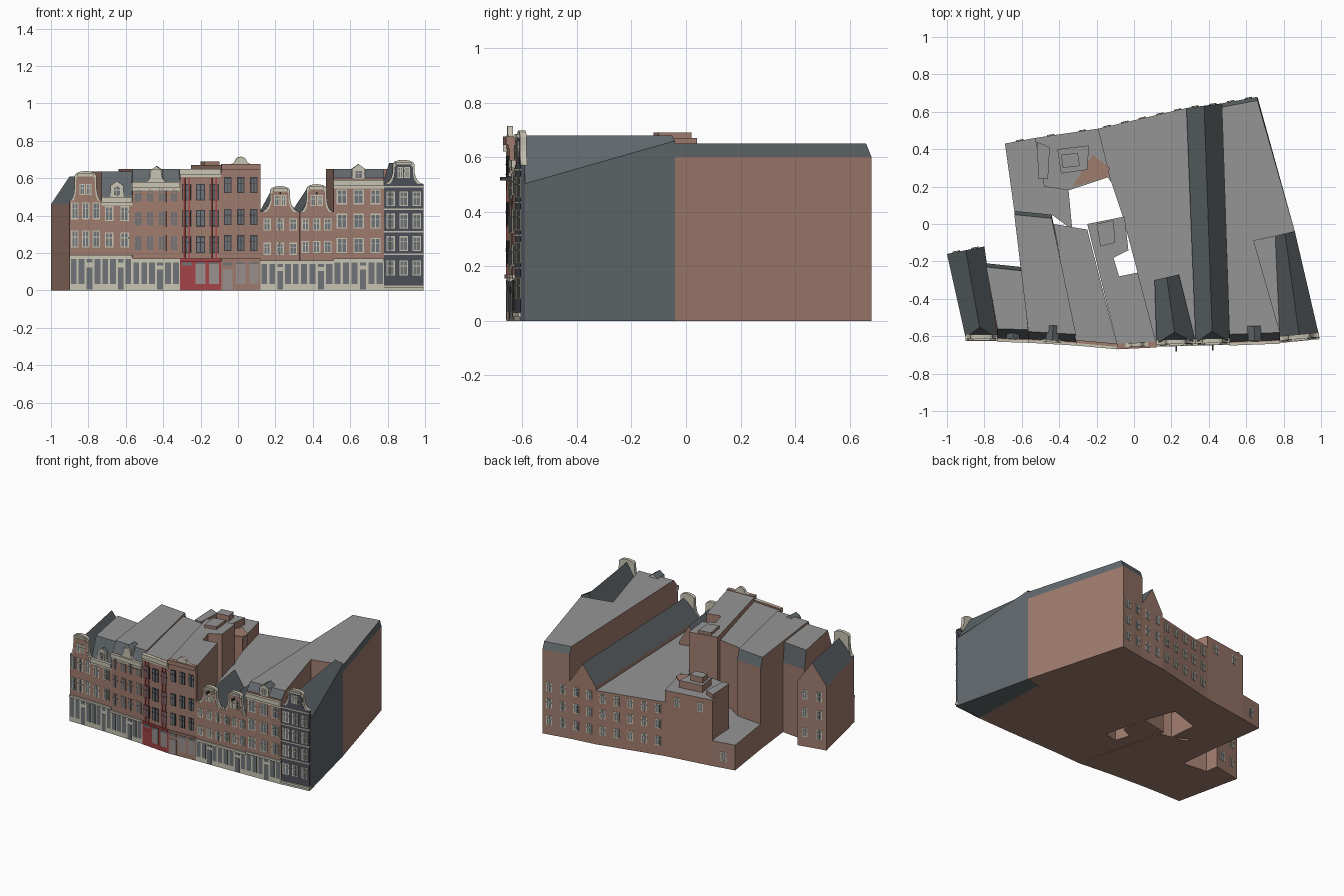
import bpy, bmesh, math
from mathutils import Vector

cube = bpy.data.objects.get("Cube")
if cube:
    bpy.data.objects.remove(cube, do_unlink=True)

COLOURS = {
    "brick": (.35, .20, .155), "slate": (.12, .138, .148), "flat_roof": (.30, .30, .30),
    "cream": (.58, .55, .45), "glass": (.16, .175, .19), "red": (.36, .055, .06),
    "dark_brick": (.075, .08, .10), "pale_glass": (.32, .28, .27), "dark_wood": (.05, .05, .055),
}
NAMES = list(COLOURS)
MATERIALS = []
for name, rgb in COLOURS.items():
    mat = bpy.data.materials.new(name)
    mat.use_nodes = True
    mat.diffuse_color = (*rgb, 1)
    shader = mat.node_tree.nodes["Principled BSDF"]
    shader.inputs["Base Color"].default_value = (*rgb, 1)
    shader.inputs["Roughness"].default_value = 0.9
    MATERIALS.append(mat)


class Part:
    """Collects coloured faces and turns them into one object."""

    def __init__(self, name):
        self.name, self.bm = name, bmesh.new()

    def face(self, points, colour):
        f = self.bm.faces.new([self.bm.verts.new(p) for p in points])
        f.material_index = NAMES.index(colour)

    def surface(self, points, wall, top="flat_roof"):
        # Level faces are flat roof, sloping faces are slate, upright ones are wall
        f = self.bm.faces.new([self.bm.verts.new(p) for p in points])
        f.normal_update()
        up = f.normal.z
        colour = top if up > .97 else "slate" if up > .05 else wall
        f.material_index = NAMES.index(colour)

    def finish(self):
        bmesh.ops.remove_doubles(self.bm, verts=self.bm.verts, dist=1e-5)
        mesh = bpy.data.meshes.new(self.name)
        used = sorted({f.material_index for f in self.bm.faces})
        for f in self.bm.faces:
            f.material_index = used.index(f.material_index)
        self.bm.to_mesh(mesh)
        self.bm.free()
        for i in used:
            mesh.materials.append(MATERIALS[i])
        bpy.context.collection.objects.link(bpy.data.objects.new(self.name, mesh))


def loft(part, low, high, z0, z1, wall="brick", top="flat_roof"):
    a = [(x, y, z0) for x, y in low]
    b = [(x, y, z1) for x, y in high]
    part.surface(b, wall, top)
    part.surface(a[::-1], wall)
    for i in range(len(a)):
        j = (i + 1) % len(a)
        part.surface([a[i], a[j], b[j], b[i]], wall)


def block(name, outline, height, wall="brick", top="flat_roof", base=0.0):
    part = Part(name)
    loft(part, outline, outline, base, height, wall, top)
    part.finish()


def mansard(name, outline, eave, height, shifts):
    # Upright walls, then an attic whose listed corners lean inward along y
    part = Part(name)
    loft(part, outline, outline, 0, eave)
    leaning = [(x, y + shifts.get(i, 0)) for i, (x, y) in enumerate(outline)]
    loft(part, outline, leaning, eave, height)
    part.finish()


def ridged(part, outline, eaves, ridge, wall="brick", hip=0.0, base=0.0):
    # Outline runs front left, front right, back right, back left
    p = [Vector((x, y, base)) for x, y in outline]
    e = [Vector((x, y, z)) for (x, y), z in zip(outline, eaves)]
    r0, r1 = (e[0] + e[1]) / 2, (e[2] + e[3]) / 2
    r0.z = r1.z = ridge
    r0 = r0 + (r1 - r0).normalized() * hip
    part.surface(p[::-1], wall)
    for i in range(4):
        j = (i + 1) % 4
        part.surface([p[i], p[j], e[j], e[i]], wall)
    part.surface([e[0], e[1], r0], wall)
    part.surface([e[1], e[2], r1, r0], wall)
    part.surface([e[2], e[3], r1], wall)
    part.surface([e[3], e[0], r0, r1], wall)


class Wall:
    """A stretch of wall; its outside is on the right of the direction a to b."""

    def __init__(self, a, b):
        self.a, b = Vector(a), Vector(b)
        self.length = (b - self.a).length
        self.d = (b - self.a).normalized()
        self.n = Vector((self.d.y, -self.d.x))

    def at(self, c, z, out):
        return (*(self.a + self.d * c + self.n * out), z)

    def panel(self, part, outline, out, colour, back=-.01):
        f = [self.at(c, z, out) for c, z in outline]
        b = [self.at(c, z, back) for c, z in outline]
        part.face(f, colour)
        part.face(b[::-1], colour)
        for i in range(len(f)):
            j = (i + 1) % len(f)
            part.face([f[j], f[i], b[i], b[j]], colour)

    def plate(self, part, c, z, w, h, out, colour):
        l, r = c - w / 2, c + w / 2
        self.panel(part, [(l, z), (r, z), (r, z + h), (l, z + h)], out, colour)

    def window(self, part, c, z, w, h, out, frame="cream", glass="glass"):
        rim = .006
        self.plate(part, c, z, w, h, out + .003, frame)
        self.plate(part, c, z + rim, w - 2 * rim, h - 2 * rim, out + .004, glass)
        self.plate(part, c, z, .004, h, out + .006, frame)
        self.plate(part, c, z + h * .6, w, .004, out + .006, frame)


def gable(c, half, neck, low, high):
    # Bell gable: concave shoulders, straight neck, rounded crown
    mid = low + (high - low) * .6
    right = []
    for i in range(6):
        t = i / 5 * math.pi / 2
        right.append((half - (half - neck) * math.sin(t), mid - (mid - low) * math.cos(t)))
    for i in range(5):
        t = i / 5 * math.pi / 2
        right.append((neck * math.cos(t), high - .025 + .025 * math.sin(t)))
    return [(c + x, z) for x, z in right] + [(c, high)] + [(c - x, z) for x, z in right[::-1]]


# Street line, one house between each pair of neighbours
FRONT = [(-.90, -.61), (-.73, -.61), (-.565, -.615), (-.31, -.63), (-.09, -.65),
         (.12, -.64), (.33, -.635), (.51, -.63), (.78, -.62), (.99, -.60)]

# Building masses
house = Part("corner_gable_house")
ridged(house, [FRONT[0], FRONT[1], (-.80, -.12), (-1, -.16)], [.46] * 4, .61, hip=.06)
house.finish()
mansard("narrow_mansard_house", [FRONT[1], FRONT[2], (-.60, -.23), (-.79, -.21)],
        .50, .635, {0: .05, 1: .05, 2: -.02, 3: -.02})
mansard("wide_mansard_house", [FRONT[2], FRONT[3], (-.44, .05), (-.64, .07)],
        .58, .65, {0: .04, 1: .04, 2: -.02, 3: -.02})
block("red_trim_house", [FRONT[3], FRONT[4], (-.25, -.03), (-.43, 0)], .64)
block("tall_house", [FRONT[4], FRONT[5], (.02, -.26), (-.08, -.28), (-.11, -.18),
                     (-.03, -.14), (-.05, .04), (-.25, 0)], .67)
block("stair_tower", [(-.18, -.12), (-.10, -.10), (-.11, .02), (-.20, 0)], .69, base=.6)
house = Part("small_gable_house")
ridged(house, [FRONT[5], FRONT[6], (.24, -.27), (.11, -.30)], [.41] * 4, .53, hip=.06)
house.finish()
house = Part("long_gable_house")
ridged(house, [FRONT[6], FRONT[7], (.47, .645), (.28, .62)], [.41] * 4, .555, hip=.06)
house.finish()
mansard("deep_house", [FRONT[7], FRONT[8], (.64, -.09), (.86, -.04), (.66, .68), (.47, .645)],
        .60, .65, {0: .04, 1: .04, 4: -.02, 5: -.02})
house = Part("dark_corner_house")
ridged(house, [FRONT[8], FRONT[9], (.86, -.04), (.755, -.065)], [.5, .5, .66, .5], .68,
       wall="slate", hip=.02)
house.finish()
block("valley_roof", [FRONT[8], (.755, -.065), (.64, -.09)], .5)

# Rear wings and roof huts
block("rear_hall", [FRONT[5], FRONT[6], (.28, .62), (-.19, .51), (-.12, .22), (-.06, .04)], .385)
block("rear_wing", [(-.53, .46), (-.48, .2), (-.35, .18), (-.14, .25), (-.12, .22), (-.19, .51)], .47)
block("low_annex", [(-.64, .07), (-.44, .05), (-.33, -.03), (-.35, .18), (-.48, .2),
                    (-.53, .46), (-.69, .43)], .18)
block("roof_hut", [(-.39, .27), (-.25, .29), (-.24, .42), (-.41, .40)], .52, base=.4)
block("roof_hut_upper", [(-.38, .3), (-.29, .31), (-.30, .38), (-.39, .37)], .56, base=.4)
block("side_hut", [(-.51, .24), (-.46, .24), (-.45, .41), (-.52, .44)], .50, base=.1)
block("brick_terrace", [(-.33, .2), (-.14, .25), (-.13, .30), (-.22, .37)], .475, top="brick", base=.4)

# Facades: wall top, shopfront height, window rows, columns, window size, gable neck and crown
FACADES = [
    dict(top=.48, shop=.19, rows=(.23, .38), cols=3, size=(.04, .09), bell=(.05, .63)),
    dict(top=.50, shop=.19, rows=(.23, .37), cols=2, size=(.045, .08)),
    dict(top=.58, shop=.17, rows=(.21, .34, .47), cols=4, size=(.045, .085), frame="brick"),
    dict(top=.65, shop=.17, rows=(.20, .34, .48), cols=3, size=(.05, .09), frame="dark_wood",
         front="red", pane="pale_glass"),
    dict(top=.675, shop=.17, rows=(.21, .35, .52), cols=3, size=(.04, .085), frame="dark_wood",
         front="brick", pane="pale_glass"),
    dict(top=.42, shop=.16, rows=(.19, .32), cols=3, size=(.04, .065), bell=(.045, .55)),
    dict(top=.42, shop=.16, rows=(.20, .32), cols=3, size=(.04, .065), bell=(.045, .56)),
    dict(top=.59, shop=.17, rows=(.20, .33, .46), cols=3, size=(.055, .08)),
    dict(top=.57, shop=.03, rows=(.08, .21, .33, .45), cols=3, size=(.045, .08),
         bell=(.05, .69), wall="dark_brick"),
]
SKIN = .006
for i, spec in enumerate(FACADES):
    wall = Wall(FRONT[i], FRONT[i + 1])
    n, mid, top, shop = spec["cols"], wall.length / 2, spec["top"], spec["shop"]
    skin = spec.get("wall", "brick")
    part = Part(f"facade_{i + 1}")
    wall.plate(part, mid, 0, wall.length, top, SKIN, skin)
    if "bell" in spec:
        neck, crown = spec["bell"]
        wall.panel(part, gable(mid, mid, neck + .008, top, crown + .008), SKIN - .002, "cream", -.02)
        wall.panel(part, gable(mid, mid - .006, neck, top - .01, crown - .012), SKIN, skin)
        wall.plate(part, mid, crown - .02, neck * 1.7, .015, SKIN + .008, "cream")
    else:
        # Projecting cornice with a frieze under it
        plain = skin if i == 4 else "cream"
        wall.plate(part, mid, top - .03, wall.length, .03, .02, plain)
        wall.plate(part, mid, top - .045, wall.length, .015, SKIN + .004, plain)
    part.finish()

    part = Part(f"windows_{i + 1}")
    w, h = spec["size"]
    for z in spec["rows"]:
        for k in range(n):
            wall.window(part, (k + .5) / n * wall.length, z, w, h, SKIN, spec.get("frame", "cream"))
    if "bell" in spec:
        for side in (-1, 1):
            wall.window(part, mid + side * .018, top + .03, .03, .06, SKIN)
    part.finish()

    # Shopfront with tall panes, fanlights and a fascia
    part = Part(f"shopfront_{i + 1}")
    front = spec.get("front", "cream")
    wall.plate(part, mid, 0, wall.length, shop, SKIN + .002, front)
    wall.plate(part, mid, shop - .015, wall.length, .015, SKIN + .01, front)
    if shop > .1:
        count = n if front != "cream" else round(wall.length / .042)
        pitch = wall.length / count
        for k in range(count):
            door = k == count // 2 if front == "cream" else k == 0
            c = (k + .5) * pitch
            pane = "red" if door and front == "red" else spec.get("pane", "glass")
            wall.plate(part, c, .005 if door else .035, pitch * .72, shop * .62, SKIN + .004, pane)
            wall.plate(part, c, shop * .78, pitch * .72, shop * .1, SKIN + .004, "glass")
    part.finish()

    # Dormers on the mansard roofs
    if i in (1, 2, 7):
        part = Part(f"dormer_{i + 1}")
        c, half = mid, .035
        foot = [wall.at(c + s * half, 0, o)[:2] for s, o in ((-1, 0), (1, 0), (1, -.08), (-1, -.08))]
        ridged(part, foot, [top + .06] * 4, top + .085, wall="cream", base=top - .01)
        wall.window(part, c, top + .005, .045, .05, 0)
        part.finish()

# Ornaments: pediments, red strips, pale bands, hoist beams
trim = Part("facade_trim")
for i, high in ((2, .65), (4, .715)):
    wall = Wall(FRONT[i], FRONT[i + 1])
    wall.panel(trim, gable(wall.length / 2, .06, .03, FACADES[i]["top"], high), .01, "cream")
wall = Wall(FRONT[3], FRONT[4])
for c in (.025, .05, .17, .195):
    wall.plate(trim, c, .17, .008, .43, SKIN + .005, "red")
wall = Wall(FRONT[8], FRONT[9])
for row in range(4):
    wall.plate(trim, wall.length / 2, .19 + row * .12, wall.length, .008, SKIN + .004, "cream")
for i in (5, 6):
    wall = Wall(FRONT[i], FRONT[i + 1])
    wall.plate(trim, wall.length / 2, .515, .008, .012, .045, "dark_wood")
trim.finish()

# Rear windows
rear = Part("rear_windows")
for a, b, cols, rows in (((.66, .68), (.47, .645), 2, (.07, .19, .31)),
                         ((.47, .645), (.28, .62), 2, (.07, .19, .31)),
                         ((.28, .62), (-.19, .51), 5, (.07, .19, .30)),
                         ((-.19, .51), (-.53, .46), 2, (.37,)),
                         ((-.53, .46), (-.69, .43), 1, (.05,)),
                         ((-.80, -.12), (-1, -.16), 2, (.07, .21, .34))):
    wall = Wall(a, b)
    for z in rows:
        for k in range(cols):
            wall.window(rear, (k + .5) / cols * wall.length, z, .04, .065, 0)
rear.finish()
